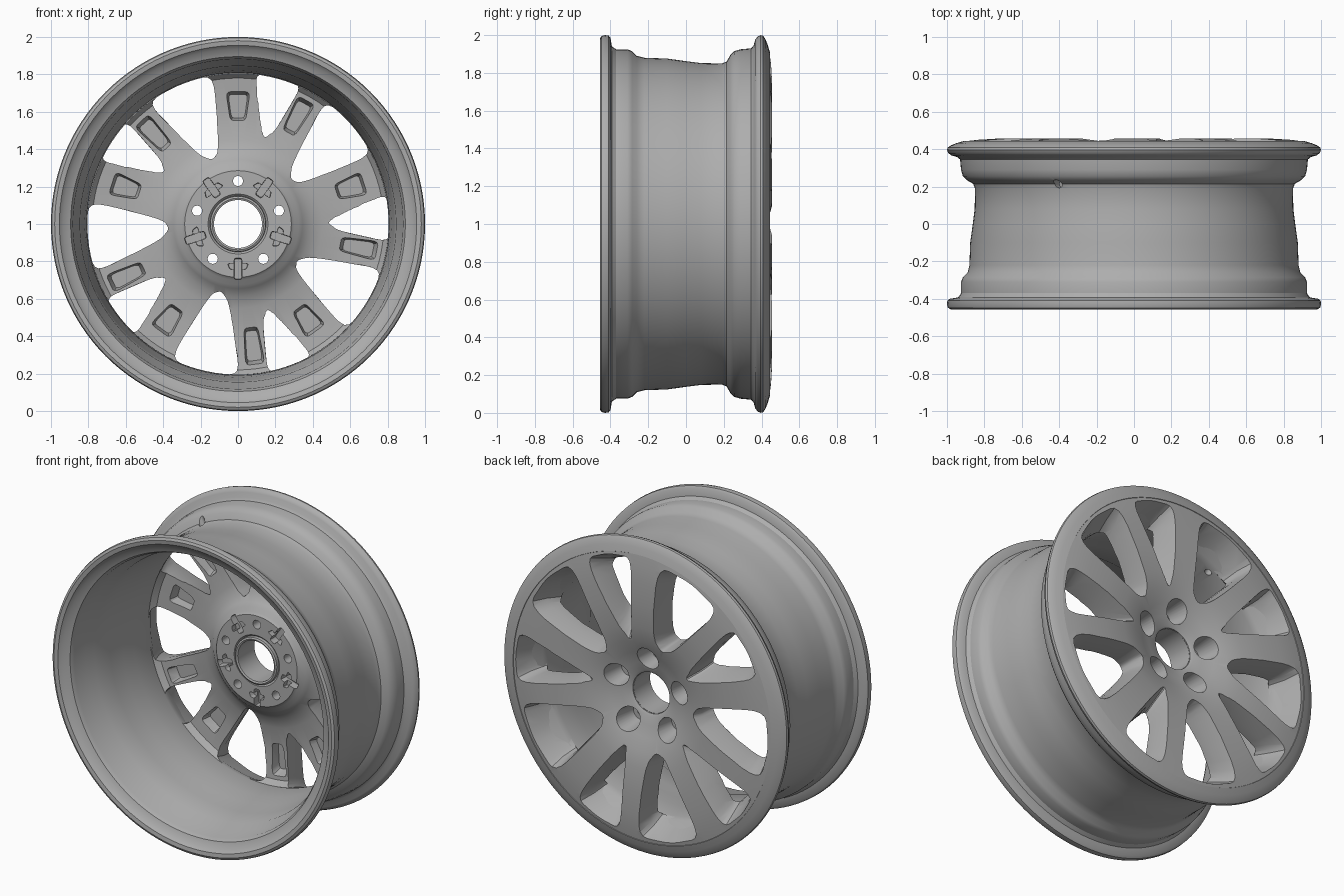
import bpy, bmesh
from math import cos, sin, radians, pi
from mathutils import Vector, Matrix

if "Cube" in bpy.data.objects:
    bpy.data.objects.remove(bpy.data.objects["Cube"])

alloy = bpy.data.materials.new("silver grey")
alloy.use_nodes = True
GREY = (0.42, 0.42, 0.42, 1)
alloy.diffuse_color = GREY
alloy.node_tree.nodes["Principled BSDF"].inputs["Base Color"].default_value = GREY


def polar(r, deg, y):
    """Point on the wheel: radius, angle about the axle, depth."""
    a = radians(deg)
    return Vector((r * cos(a), y, 1 + r * sin(a)))


def finish(bm, name):
    bmesh.ops.recalc_face_normals(bm, faces=bm.faces)
    mesh = bpy.data.meshes.new(name)
    bm.to_mesh(mesh)
    bm.free()
    mesh.materials.append(alloy)
    obj = bpy.data.objects.new(name, mesh)
    bpy.context.collection.objects.link(obj)
    return obj


def lathe(name, profile, steps=120):
    """Closed (radius, depth) profile turned about the axle."""
    bm = bmesh.new()
    rings = [[bm.verts.new(polar(r, 360 * i / steps, y)) for r, y in profile]
             for i in range(steps)]
    n = len(profile)
    for i in range(steps):
        a, b = rings[i], rings[(i + 1) % steps]
        for j in range(n):
            k = (j + 1) % n
            bm.faces.new((a[j], a[k], b[k], b[j]))
    return finish(bm, name)


def rounded(points, size=0.3, steps=5):
    """Round the corners of a 2D loop with quadratic curves."""
    out = []
    n = len(points)
    for i, p in enumerate(points):
        a = p.lerp(points[i - 1], size)
        b = p.lerp(points[(i + 1) % n], size)
        for s in range(steps):
            t = s / (steps - 1)
            out.append(a.lerp(p, t).lerp(p.lerp(b, t), t))
    return out


def loft(bm, loops):
    rows = [[bm.verts.new(p) for p in loop] for loop in loops]
    n = len(rows[0])
    for a, b in zip(rows, rows[1:]):
        for j in range(n):
            k = (j + 1) % n
            bm.faces.new((a[j], a[k], b[k], b[j]))
    bm.faces.new(rows[0])
    bm.faces.new(rows[-1])


def cut(target, build):
    """Subtract five evenly turned copies of a shape."""
    bm = bmesh.new()
    for i in range(5):
        build(bm, 72 * i)
    subtract(target, finish(bm, "cutter"))


def subtract(target, cutter):
    cutter.hide_render = True
    mod = target.modifiers.new("cut", 'BOOLEAN')
    mod.operation = 'DIFFERENCE'
    mod.solver = 'EXACT'
    mod.object = cutter
    bpy.context.view_layer.objects.active = target
    bpy.ops.object.modifier_apply(modifier=mod.name)
    bpy.data.objects.remove(cutter)


def window(levels):
    """Tapered opening from loops of (radius, angle) at several depths."""
    def build(bm, turn):
        loft(bm, [rounded([polar(r, a + turn, y) for r, a in loop]) for y, loop in levels])
    return build


def pocket(angle, r0, r1, w0, w1, y0, y1, shrink=0.7):
    """Tapered slot lying along a spoke."""
    def build(bm, turn):
        loops = []
        for y, s in ((y0, 1), (y1, shrink)):
            mid, half = (r0 + r1) / 2, (r1 - r0) / 2 * s
            quad = [(mid - half, -w0 * s), (mid + half, -w1 * s),
                    (mid + half, w1 * s), (mid - half, w0 * s)]
            rot = Matrix.Rotation(-radians(angle + turn), 4, 'Y')
            loops.append([rot @ Vector((u, y, v)) + Vector((0, 0, 1))
                          for u, v in rounded_pairs(quad)])
        loft(bm, loops)
    return build


def rounded_pairs(quad):
    return [(p.x, p.y) for p in rounded([Vector(q) for q in quad], 0.2, 4)]


def bore(angle, radius, r0, r1, y0, y1, sides=28):
    """Round hole parallel to the axle."""
    def build(bm, turn):
        c = polar(radius, angle + turn, 0)
        loft(bm, [[c + Vector((r * cos(2 * pi * i / sides), y, r * sin(2 * pi * i / sides)))
                   for i in range(sides)] for r, y in ((r0, y0), (r1, y1))])
    return build


# Barrel with both tyre flanges
barrel = lathe("barrel", [
    (0.91, 0.444), (0.95, 0.432), (0.98, 0.42), (0.997, 0.408), (1.0, 0.395), (0.992, 0.378),
    (0.975, 0.366), (0.945, 0.358), (0.93, 0.345), (0.925, 0.29), (0.915, 0.255), (0.895, 0.235),
    (0.86, 0.215), (0.85, 0.19), (0.852, 0.08), (0.862, 0), (0.876, -0.1), (0.88, -0.22),
    (0.89, -0.26), (0.915, -0.285), (0.925, -0.31), (0.925, -0.37), (0.94, -0.392), (0.985, -0.4),
    (0.998, -0.41), (1.0, -0.43), (0.995, -0.448), (0.98, -0.456), (0.955, -0.452), (0.935, -0.43),
    (0.895, -0.415), (0.882, -0.39), (0.875, -0.29), (0.845, -0.24), (0.835, -0.1),
    (0.82, 0), (0.81, 0.1), (0.805, 0.24), (0.815, 0.28)])

# Spoked disc, dished toward the hub
disc = lathe("spoked_face", [
    (0.13, 0.35), (0.145, 0.358), (0.2, 0.37), (0.27, 0.395), (0.35, 0.425), (0.45, 0.445),
    (0.6, 0.456), (0.75, 0.456), (0.85, 0.45), (0.93, 0.438), (0.93, 0.38), (0.84, 0.25),
    (0.81, 0.25), (0.78, 0.285), (0.6, 0.3), (0.45, 0.285), (0.385, 0.265), (0.345, 0.235),
    (0.325, 0.215), (0.3, 0.205), (0.285, 0.19), (0.16, 0.19), (0.15, 0.2), (0.13, 0.2)])

# Wide openings between the spoke pairs
cut(disc, window([
    (0.18, [(0.77, 99.5), (0.4, 106), (0.375, 112), (0.43, 119), (0.77, 127), (0.8, 113)]),
    (0.36, [(0.85, 99), (0.4, 104), (0.36, 112), (0.42, 120), (0.85, 127), (0.86, 113)]),
    (0.5, [(0.91, 97), (0.39, 99), (0.32, 111), (0.4, 123), (0.91, 128.5), (0.92, 113)])]))
# Narrow openings inside each spoke pair
cut(disc, window([
    (0.18, [(0.78, 83), (0.63, 77), (0.56, 71.5), (0.6, 67), (0.78, 65.5), (0.8, 74)]),
    (0.36, [(0.85, 84), (0.55, 79), (0.42, 74.5), (0.5, 69), (0.85, 65), (0.86, 74)]),
    (0.5, [(0.91, 86), (0.5, 84), (0.25, 77), (0.45, 68), (0.91, 63), (0.92, 74)])]))
# Hollows on the inner side of the spokes
cut(disc, pocket(90, 0.54, 0.72, 0.05, 0.075, 0.24, 0.35))
cut(disc, pocket(61, 0.54, 0.77, 0.045, 0.06, 0.24, 0.35))
# Bolt holes with deep cups on the outer side
cut(disc, bore(90, 0.23, 0.027, 0.027, 0.1, 0.5))
cut(disc, bore(90, 0.23, 0.055, 0.082, 0.26, 0.45))
# Notches around the mounting pad
cut(disc, pocket(54, 0.18, 0.3, 0.022, 0.022, 0.15, 0.24, 0.9))
cut(disc, pocket(54, 0.21, 0.245, 0.06, 0.045, 0.15, 0.225, 0.9))

# Valve hole through the barrel
bm = bmesh.new()
out = polar(1, 118, 0) - Vector((0, 0, 1))
place = Matrix.Translation(polar(0.85, 118, 0.215)) @ out.to_track_quat('Z', 'Y').to_matrix().to_4x4()
bmesh.ops.create_cone(bm, cap_ends=True, segments=20, radius1=0.022, radius2=0.022,
                      depth=0.2, matrix=place)
subtract(barrel, finish(bm, "valve_cutter"))

# Raised lip around the centre bore
lip = lathe("centre_bore_lip", [
    (0.128, 0.18), (0.138, 0.175), (0.148, 0.18), (0.15, 0.21), (0.14, 0.34), (0.128, 0.345)], 64)

for obj in (barrel, disc, lip):
    bpy.ops.object.select_all(action='DESELECT')
    obj.select_set(True)
    bpy.context.view_layer.objects.active = obj
    bpy.ops.object.shade_smooth_by_angle(angle=radians(32))
